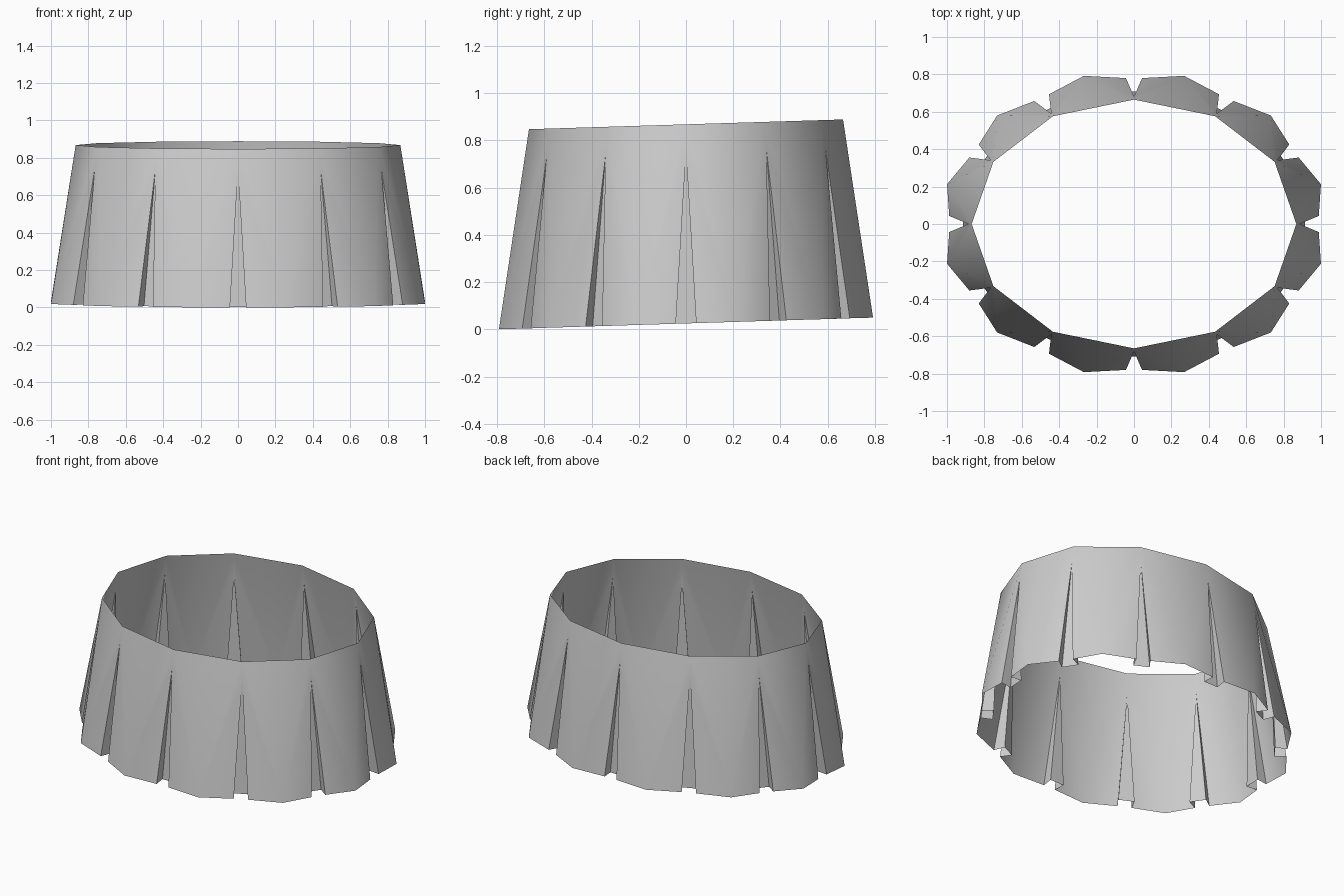
import bpy, bmesh
from math import cos, sin, radians
from mathutils import Vector

if "Cube" in bpy.data.objects:
    bpy.data.objects.remove(bpy.data.objects["Cube"])

N = 12                      # pleats around the waist


def ring(angle, a, b, z):
    """Point on an ellipse whose plane tilts slightly up to the back."""
    y = b * sin(radians(angle))
    return Vector((a * cos(radians(angle)), y, z + 0.031 * y))


bm = bmesh.new()
pleats = []
mids = []
for i in range(N):
    t = i * 360 / N
    # waist vertex above the pleat, hem corners halfway between pleats
    top = ring(t, 0.868, 0.665, 0.868)
    prev_mid, next_mid = (ring(t + s, 1.035, 0.82, 0.025) for s in (-15, 15))
    chord = (prev_mid + next_mid) / 2
    side = (next_mid - prev_mid).normalized()
    inward = Vector((top.x - chord.x, top.y - chord.y, 0)).normalized()
    lip = chord + inward * 0.012
    floor = chord.lerp(top, 0.65)
    floor.z = 0.025 + 0.031 * floor.y
    points = dict(top=top, apex=top.lerp(lip, 0.14),
                  lip_a=lip - side * 0.043, lip_b=lip + side * 0.043,
                  in_a=floor - side * 0.05, in_b=floor + side * 0.05)
    pleats.append({k: bm.verts.new(p) for k, p in points.items()})
    mids.append(bm.verts.new(next_mid))

for i in range(N):
    p, q, m = pleats[i], pleats[(i + 1) % N], mids[i]
    # outer panel between two pleats
    bm.faces.new((p["top"], p["apex"], m))
    bm.faces.new((p["apex"], p["lip_b"], m))
    bm.faces.new((p["top"], m, q["top"]))
    bm.faces.new((q["top"], m, q["apex"]))
    bm.faces.new((q["apex"], m, q["lip_a"]))
    # folded pleat: side wall, floor, side wall
    for a, b in (("lip_a", "in_a"), ("in_a", "in_b"), ("in_b", "lip_b")):
        bm.faces.new((p["apex"], p[a], p[b]))

bmesh.ops.recalc_face_normals(bm, faces=bm.faces)
# make sure the panels face outward
bm.normal_update()
f = max(bm.faces, key=lambda f: f.calc_area())
c = f.calc_center_median()
if f.normal.x * c.x + f.normal.y * c.y < 0:
    bmesh.ops.reverse_faces(bm, faces=bm.faces)

mesh = bpy.data.meshes.new("pleated_skirt")
bm.to_mesh(mesh)
bm.free()
skirt = bpy.data.objects.new("pleated_skirt", mesh)
bpy.context.collection.objects.link(skirt)
bpy.context.view_layer.objects.active = skirt
skirt.select_set(True)
bpy.ops.object.shade_smooth_by_angle(angle=radians(40))
